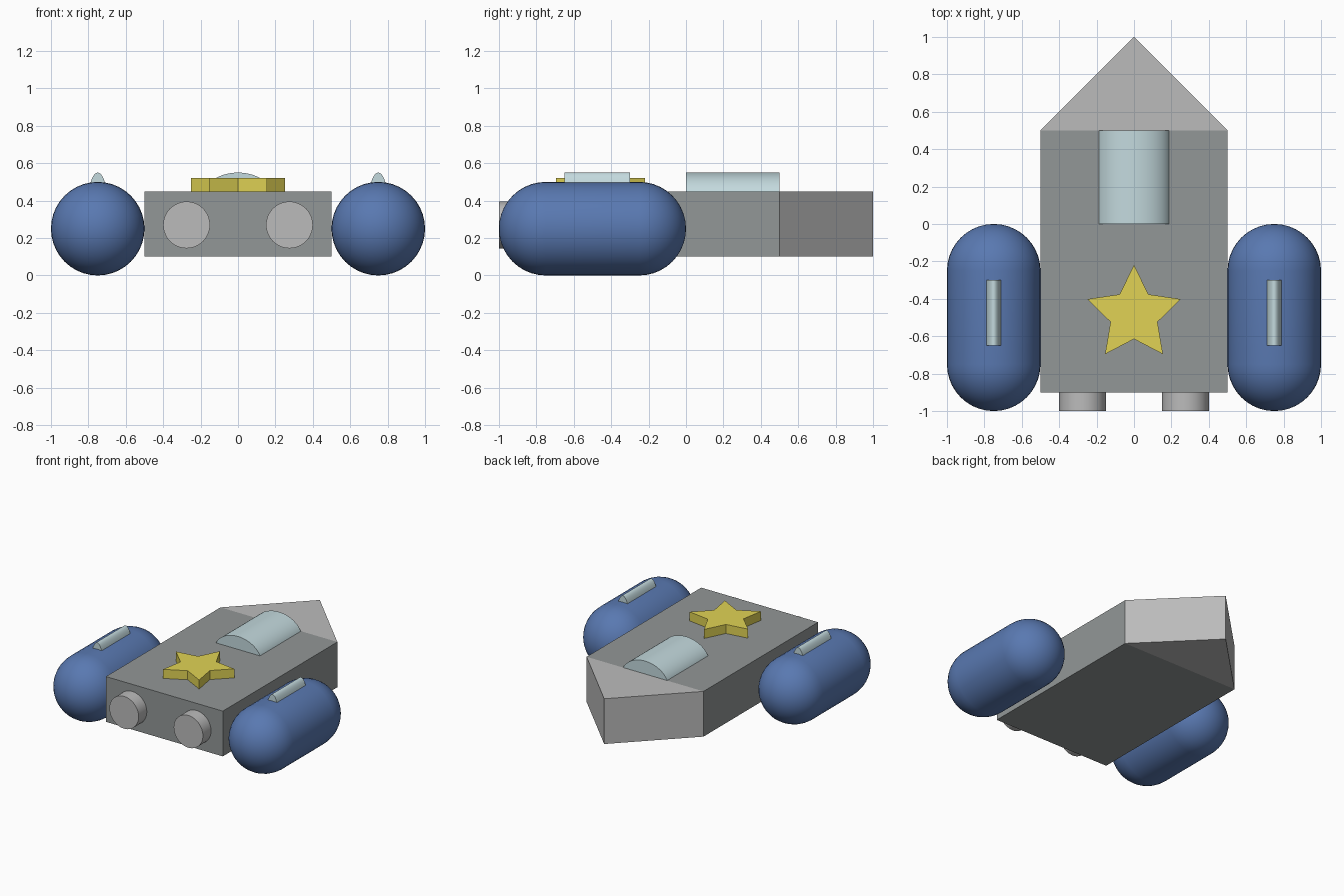
import bpy, bmesh, math
from mathutils import Matrix, Vector

if "Cube" in bpy.data.objects:
    bpy.data.objects.remove(bpy.data.objects["Cube"])


def material(name, rgb):
    m = bpy.data.materials.new(name)
    m.diffuse_color = (*rgb, 1)
    m.use_nodes = True
    m.node_tree.nodes["Principled BSDF"].inputs["Base Color"].default_value = m.diffuse_color
    return m


HULL = material("hull_grey", (0.29, 0.31, 0.31))
LIGHT = material("light_grey", (0.5, 0.5, 0.5))
BLUE = material("pod_blue", (0.10, 0.19, 0.44))
GLASS = material("pale_glass", (0.55, 0.70, 0.73))
YELLOW = material("star_yellow", (0.75, 0.65, 0.09))


def finish(name, bm, mat, smooth=False):
    bmesh.ops.recalc_face_normals(bm, faces=bm.faces)
    mesh = bpy.data.meshes.new(name)
    bm.to_mesh(mesh)
    bm.free()
    mesh.materials.append(mat)
    ob = bpy.data.objects.new(name, mesh)
    bpy.context.collection.objects.link(ob)
    if smooth:
        bpy.ops.object.select_all(action='DESELECT')
        ob.select_set(True)
        bpy.context.view_layer.objects.active = ob
        bpy.ops.object.shade_smooth_by_angle(angle=math.radians(35))
    return ob


def prism(name, points, direction, mat, smooth=False):
    """Extrude a closed outline along a direction."""
    bm = bmesh.new()
    face = bm.faces.new([bm.verts.new(p) for p in points])
    ext = bmesh.ops.extrude_face_region(bm, geom=[face], use_keep_orig=True)
    verts = [g for g in ext["geom"] if isinstance(g, bmesh.types.BMVert)]
    bmesh.ops.translate(bm, vec=Vector(direction), verts=verts)
    return finish(name, bm, mat, smooth)


def ellipse_bar(name, x, z, rx, rz, y0, y1, mat, segments=48):
    """Elliptical cylinder lying along y."""
    angles = [2 * math.pi * i / segments for i in range(segments)]
    pts = [(x + rx * math.cos(a), y0, z + rz * math.sin(a)) for a in angles]
    return prism(name, pts, (0, y1 - y0, 0), mat, True)


def capsule(name, x, y0, y1, z, r, mat, segments=40, rings=10):
    """Revolve a round-ended profile about the y axis."""
    bm = bmesh.new()
    arc = [math.pi / 2 * i / rings for i in range(rings + 1)]
    pts = [(x, y0 + r - r * math.cos(a), z + r * math.sin(a)) for a in arc]
    pts += [(x, y1 - r + r * math.cos(a), z + r * math.sin(a)) for a in reversed(arc)]
    verts = [bm.verts.new(p) for p in pts]
    edges = [bm.edges.new(pair) for pair in zip(verts, verts[1:])]
    bmesh.ops.spin(bm, geom=verts + edges, cent=(x, 0, z), axis=(0, 1, 0),
                   angle=2 * math.pi, steps=segments)
    bmesh.ops.remove_doubles(bm, verts=bm.verts, dist=1e-4)
    return finish(name, bm, mat, True)


# Hull and wedge nose
prism("hull", [(-0.5, -0.9, 0.1), (0.5, -0.9, 0.1), (0.5, 0.5, 0.1), (-0.5, 0.5, 0.1)],
      (0, 0, 0.35), HULL)
prism("nose", [(-0.5, 0.5, 0.1), (0.5, 0.5, 0.1), (0, 1, 0.1)], (0, 0, 0.35), LIGHT)

# Canopy, half sunk into the deck
ellipse_bar("canopy", 0, 0.4, 0.2, 0.15, 0, 0.499, GLASS)

# Five-pointed star on the deck
star = []
for i in range(10):
    radius = 0.263 if i % 2 == 0 else 0.132
    a = math.pi / 2 + i * math.pi / 5
    star.append((radius * math.cos(a), -0.483 + radius * math.sin(a), 0.44))
prism("star", star, (0, 0, 0.08), YELLOW)

# Side pods, pod windows and engine nozzles
for side, s in (("left", -1), ("right", 1)):
    capsule(f"{side}_pod", s * 0.75, -1, 0, 0.25, 0.25, BLUE)
    ellipse_bar(f"{side}_pod_window", s * 0.75, 0.4, 0.05, 0.15, -0.65, -0.3, GLASS)
    ellipse_bar(f"{side}_engine", s * 0.275, 0.27, 0.125, 0.125, -1, -0.88, LIGHT)
